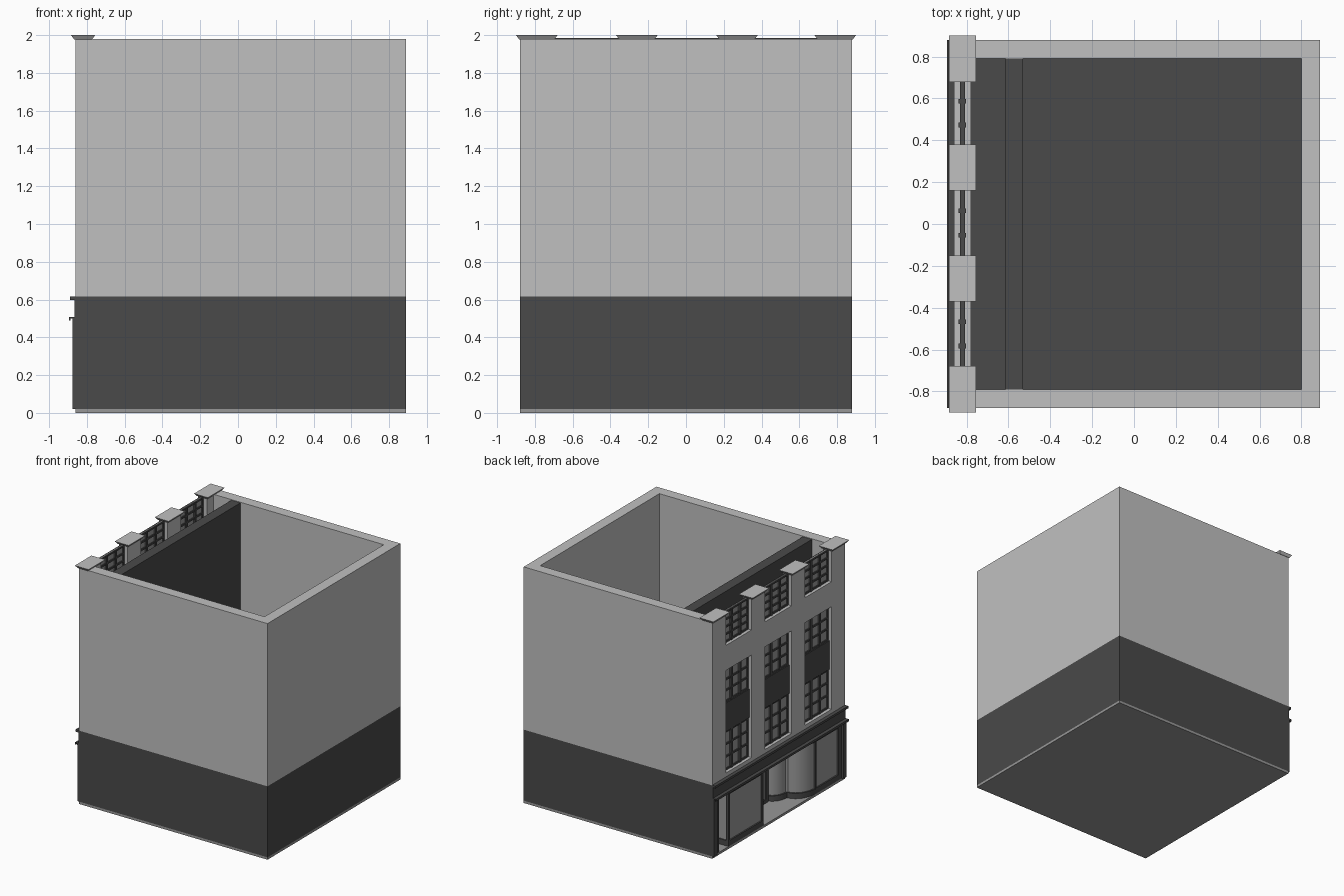
import bpy, bmesh, math

cube = bpy.data.objects.get("Cube")
if cube:
    bpy.data.objects.remove(cube, do_unlink=True)


def material(name, value):
    m = bpy.data.materials.new(name)
    m.use_nodes = True
    colour = (value, value, value, 1)
    m.diffuse_color = colour
    m.node_tree.nodes["Principled BSDF"].inputs["Base Color"].default_value = colour
    return m


STONE = material("light stone", 0.53)
DARK = material("dark paint", 0.068)
PAVING = material("grey paving", 0.31)
GLASS = material("grey glass", 0.33)


def finish(name, bm, mat):
    bmesh.ops.recalc_face_normals(bm, faces=bm.faces)
    mesh = bpy.data.meshes.new(name)
    bm.to_mesh(mesh)
    bm.free()
    mesh.materials.append(mat)
    ob = bpy.data.objects.new(name, mesh)
    bpy.context.collection.objects.link(ob)
    return ob


def add_box(bm, x, y, z):
    """Add a box given by its (low, high) range on each axis."""
    made = bmesh.ops.create_cube(bm, size=1)["verts"]
    for v in made:
        v.co = [r[0] if c < 0 else r[1] for r, c in zip((x, y, z), v.co)]
    return made


def boxes(name, mat, *ranges):
    bm = bmesh.new()
    for r in ranges:
        add_box(bm, *r)
    return finish(name, bm, mat)


def prism(name, mat, outline, z):
    """Extrude a plan outline between two heights."""
    bm = bmesh.new()
    face = bm.faces.new([bm.verts.new((x, y, z[0])) for x, y in outline])
    top = bmesh.ops.extrude_face_region(bm, geom=[face])["geom"]
    for v in top:
        if isinstance(v, bmesh.types.BMVert):
            v.co.z = z[1]
    return finish(name, bm, mat)


def window(name, x, y, z, cols, rows, bar=0.014):
    """Framed, glazed window facing -x."""
    parts = []
    for i in range(cols + 1):
        c = y[0] + bar / 2 + (y[1] - y[0] - bar) * i / cols
        parts.append((x, (c - bar / 2, c + bar / 2), z))
    for i in range(rows + 1):
        c = z[0] + bar / 2 + (z[1] - z[0] - bar) * i / rows
        parts.append((x, y, (c - bar / 2, c + bar / 2)))
    boxes(name + "_frame", DARK, *parts)
    mid = sum(x) / 2
    boxes(name + "_glass", GLASS, ((mid - 0.003, mid + 0.003), y, z))


LEFT, RIGHT = -0.86, 0.89
HALF, INNER = 0.88, 0.79
FLOOR, STOREY, ROOF = 0.02, 0.615, 1.98
WALL = (LEFT, -0.78)

# Paving slab under everything
boxes("base_slab", PAVING, ((LEFT, RIGHT), (-HALF, HALF), (0, FLOOR)))

# Outer walls: dark ground storey, pale upper storeys
for label, mat, z in (("ground", DARK, (FLOOR, STOREY)), ("upper", STONE, (STOREY, ROOF))):
    for side, y in (("front", (-HALF, -INNER)), ("back", (INNER, HALF))):
        boxes(f"{label}_{side}_wall", mat, ((LEFT, RIGHT), y, z))
    boxes(f"{label}_far_wall", mat, ((0.8, RIGHT), (-INNER, INNER), z))

# Inner deck and the partition behind the facade
boxes("inner_deck", DARK, ((-0.8, 0.8), (-INNER, INNER), (0.58, STOREY)))
boxes("partition", DARK, ((-0.615, -0.53), (-INNER, INNER), (FLOOR, 1.975)))

# Facade piers and flared caps
piers = [(-HALF, -0.70), (-0.35, -0.17), (0.18, 0.36), (0.70, HALF)]
for i, (a, b) in enumerate(piers):
    boxes(f"facade_pier_{i}", STONE, (WALL, (a, b), (STOREY, ROOF)))
    bm = bmesh.new()
    for v in add_box(bm, (-0.868, -0.772), (a - 0.004, b + 0.004), (1.978, 2.0)):
        if v.co.z > 1.99:
            v.co.x += math.copysign(0.016, v.co.x + 0.82)
            v.co.y += math.copysign(0.016, v.co.y - (a + b) / 2)
    finish(f"pier_cap_{i}", bm, STONE)

# Window bays between the piers
FRAME = (-0.833, -0.808)
for i in range(3):
    bay = (piers[i][1], piers[i + 1][0])
    boxes(f"bay_band_{i}", STONE, (WALL, bay, (1.51, 1.72)))
    boxes(f"bay_sill_{i}", STONE, (WALL, bay, (STOREY, 0.65)))
    boxes(f"bay_spandrel_{i}", DARK, ((-0.84, -0.79), bay, (0.98, 1.22)))
    window(f"lower_window_{i}", FRAME, bay, (0.65, 0.98), 3, 3)
    window(f"middle_window_{i}", FRAME, bay, (1.22, 1.51), 3, 3)
    window(f"top_window_{i}", FRAME, bay, (1.72, 1.984), 3, 4)
    # Heavier central casement
    c, w = sum(bay) / 2, (bay[1] - bay[0]) / 6
    for n, z in enumerate(((0.65, 0.98), (1.22, 1.51), (1.72, ROOF))):
        boxes(f"casement_{i}_{n}", DARK,
              *[((-0.838, -0.804), (c + s * w - 0.011, c + s * w + 0.011), z) for s in (-1, 1)])

# Fascia, cornice and awning rail
SPAN = (-HALF, HALF)
boxes("shop_fascia", DARK, ((-0.866, -0.8), SPAN, (0.49, STOREY)))
boxes("shop_cornice", DARK, ((-0.89, -0.85), SPAN, (0.598, 0.617)))
boxes("awning_rail", DARK, ((-0.895, -0.86), SPAN, (0.5, 0.508)),
      ((-0.895, -0.888), SPAN, (0.49, 0.508)), ((-0.876, -0.86), SPAN, (0.49, 0.508)))
boxes("shop_ceiling", DARK, ((-0.83, -0.615), (-INNER, INNER), (0.49, 0.51)))
for s in (-1, 1):
    boxes("shop_pier", DARK, ((-0.875, -0.79), tuple(sorted((s * 0.835, s * HALF))), (FLOOR, 0.5)))


def bay_outline(inset):
    """Display window plan: flat front, then two bulges into the entrance."""
    pts = [(-0.613, -0.835), (LEFT + inset, -0.835)]
    for cx, cy, rx, ry in ((-0.72, -0.5, 0.14, 0.19), (-0.613, -0.31, 0.107, 0.135)):
        for k in range(11):
            t = math.radians(9 * k)
            pts.append((cx - (rx - inset) * math.cos(t), cy + (ry - inset) * math.sin(t)))
    return pts


# Curved display window beside the entrance
for name, mat, inset, z in (("curved_riser", DARK, 0, (FLOOR, 0.065)),
                            ("curved_glass", GLASS, 0.012, (0.065, 0.455)),
                            ("curved_head", DARK, 0, (0.455, 0.495))):
    ob = prism(name, mat, bay_outline(inset), z)
    bpy.ops.object.select_all(action="DESELECT")
    ob.select_set(True)
    bpy.context.view_layer.objects.active = ob
    bpy.ops.object.shade_smooth_by_angle(angle=math.radians(30))
boxes("curved_window_posts", DARK,
      *[((LEFT, -0.84), (y, y + 0.015), (0.06, 0.46)) for y in (-0.835, -0.5)])

# Square display window
SHOP = (0.2, 0.665)
boxes("square_riser", DARK, ((LEFT, -0.613), SHOP, (FLOOR, 0.065)))
boxes("square_glass", GLASS, ((-0.848, -0.613), (0.21, 0.655), (0.065, 0.455)))
boxes("square_head", DARK, ((LEFT, -0.613), SHOP, (0.455, 0.495)))
boxes("square_window_posts", DARK,
      *[((LEFT, -0.835), (y, y + 0.02), (0.06, 0.46)) for y in (0.2, 0.645)])

# Side door and main entrance doors
window("side_door", (-0.73, -0.7), (0.665, 0.835), (FLOOR, 0.49), 1, 2, 0.03)
window("entrance_doors", (-0.645, -0.615), (-0.17, 0.2), (FLOOR, 0.49), 2, 1, 0.03)
